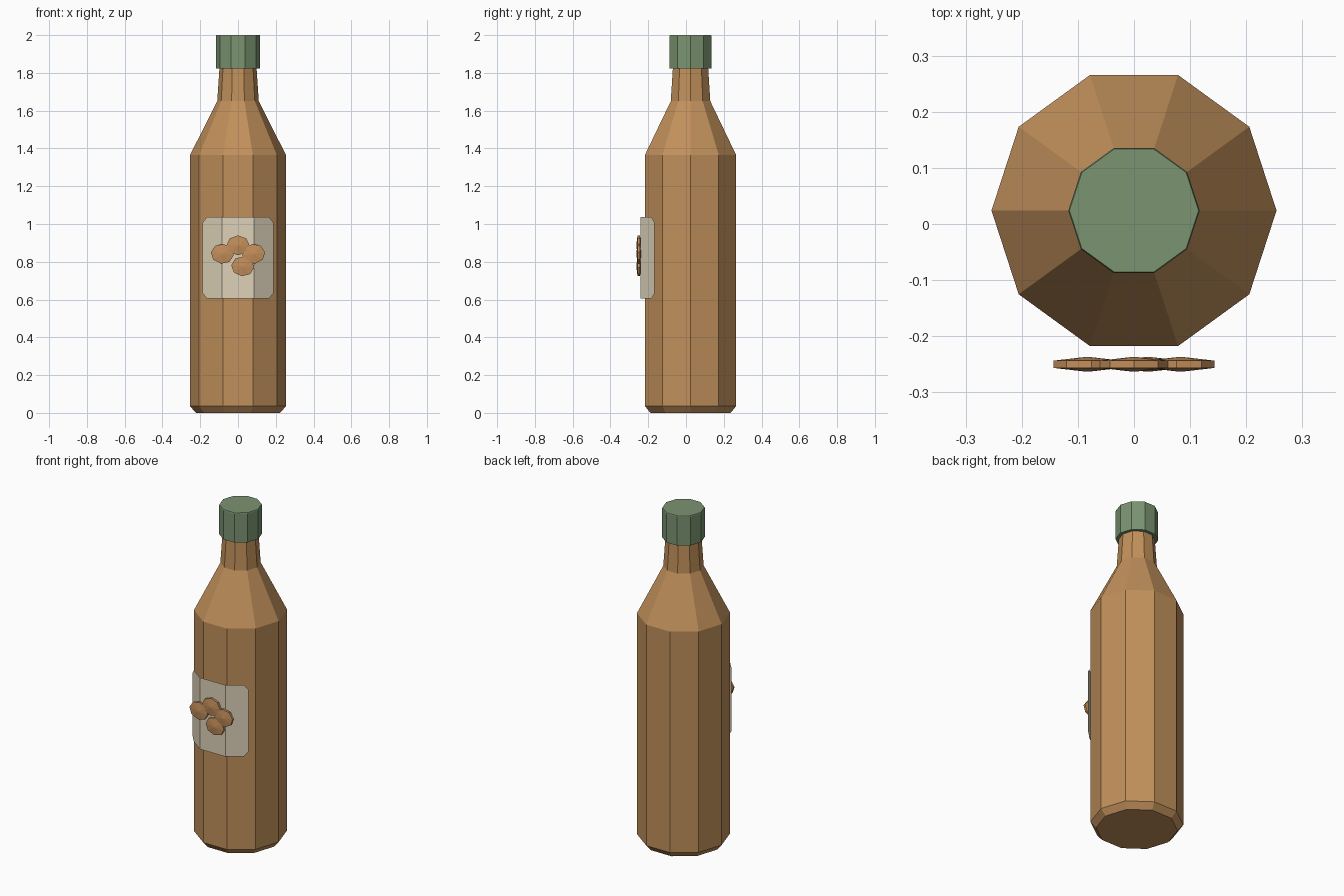
import bpy, bmesh, math
from mathutils import Matrix

if "Cube" in bpy.data.objects:
    bpy.data.objects.remove(bpy.data.objects["Cube"])

CY = 0.024      # bottle axis sits slightly behind the origin
SIDES = 10


def material(name, rgb):
    m = bpy.data.materials.new(name)
    lin = [(c / 255 / 12.92 if c < 11 else ((c / 255 + 0.055) / 1.055) ** 2.4) for c in rgb]
    m.diffuse_color = (*lin, 1)
    m.use_nodes = True
    m.node_tree.nodes["Principled BSDF"].inputs["Base Color"].default_value = m.diffuse_color
    return m


def finish(bm, name, mat, recalc=True):
    if recalc:
        bmesh.ops.recalc_face_normals(bm, faces=bm.faces)
    me = bpy.data.meshes.new(name)
    bm.to_mesh(me)
    bm.free()
    me.materials.append(mat)
    ob = bpy.data.objects.new(name, me)
    bpy.context.collection.objects.link(ob)
    return ob


def lathe(profile, sides):
    """Closed solid of revolution about z from (radius, height) pairs."""
    bm = bmesh.new()
    rings = [[bm.verts.new((r * math.cos(2 * math.pi * i / sides),
                            r * math.sin(2 * math.pi * i / sides), z))
              for i in range(sides)] for r, z in profile]
    for a, b in zip(rings, rings[1:]):
        for i in range(sides):
            j = (i + 1) % sides
            bm.faces.new((a[i], a[j], b[j], b[i]))
    bm.faces.new(rings[0][::-1])
    bm.faces.new(rings[-1])
    return bm


glass = material("amber_brown", (193, 144, 91))
green = material("cap_green", (123, 148, 113))
paper = material("label_cream", (221, 209, 184))
nut = material("nut_brown", (195, 142, 90))

# Bottle body with chamfered base, shoulder and tapering neck
bm = lathe([(0.223, 0), (0.254, 0.036), (0.254, 1.365), (0.11, 1.65), (0.098, 1.83)], SIDES)
bm.transform(Matrix.Translation((0, CY, 0)))
finish(bm, "bottle", glass)

# Screw cap
bm = lathe([(0.117, 1.822), (0.117, 1.995), (0.115, 2.0)], SIDES)
bm.transform(Matrix.Translation((0, CY, 0)))
finish(bm, "cap", green)

# Thin paper label wrapped over the front facets, corners clipped
bm = bmesh.new()
columns = []
for x in (-0.187, -0.165, -0.085, 0.085, 0.165, 0.187):
    y = -0.241 + max(0, abs(x) - 0.085) * 0.73
    clip = 0.028 if abs(x) > 0.18 else 0
    columns.append([bm.verts.new((x, y, z)) for z in (0.605 + clip, 1.036 - clip)])
for a, b in zip(columns, columns[1:]):
    bm.faces.new((a[0], b[0], b[1], a[1]))
finish(bm, "label", paper, recalc=False)

# Cluster of flat lens-shaped nuts on the label
for k, (x, z, tilt) in enumerate([(-0.083, 0.842, 8), (0, 0.887, 0),
                                  (0.083, 0.842, -8), (0.025, 0.776, 5)]):
    bm = lathe([(0.004, -0.013), (0.061, -0.0065), (0.061, 0.0065), (0.004, 0.013)], 8)
    bm.transform(Matrix.Translation((x, -0.25, z))
                 @ Matrix.Rotation(math.radians(tilt), 4, 'Y')
                 @ Matrix.Diagonal((1, 1, 0.86, 1))
                 @ Matrix.Rotation(math.radians(90), 4, 'X'))
    finish(bm, f"nut_{k + 1}", nut)
